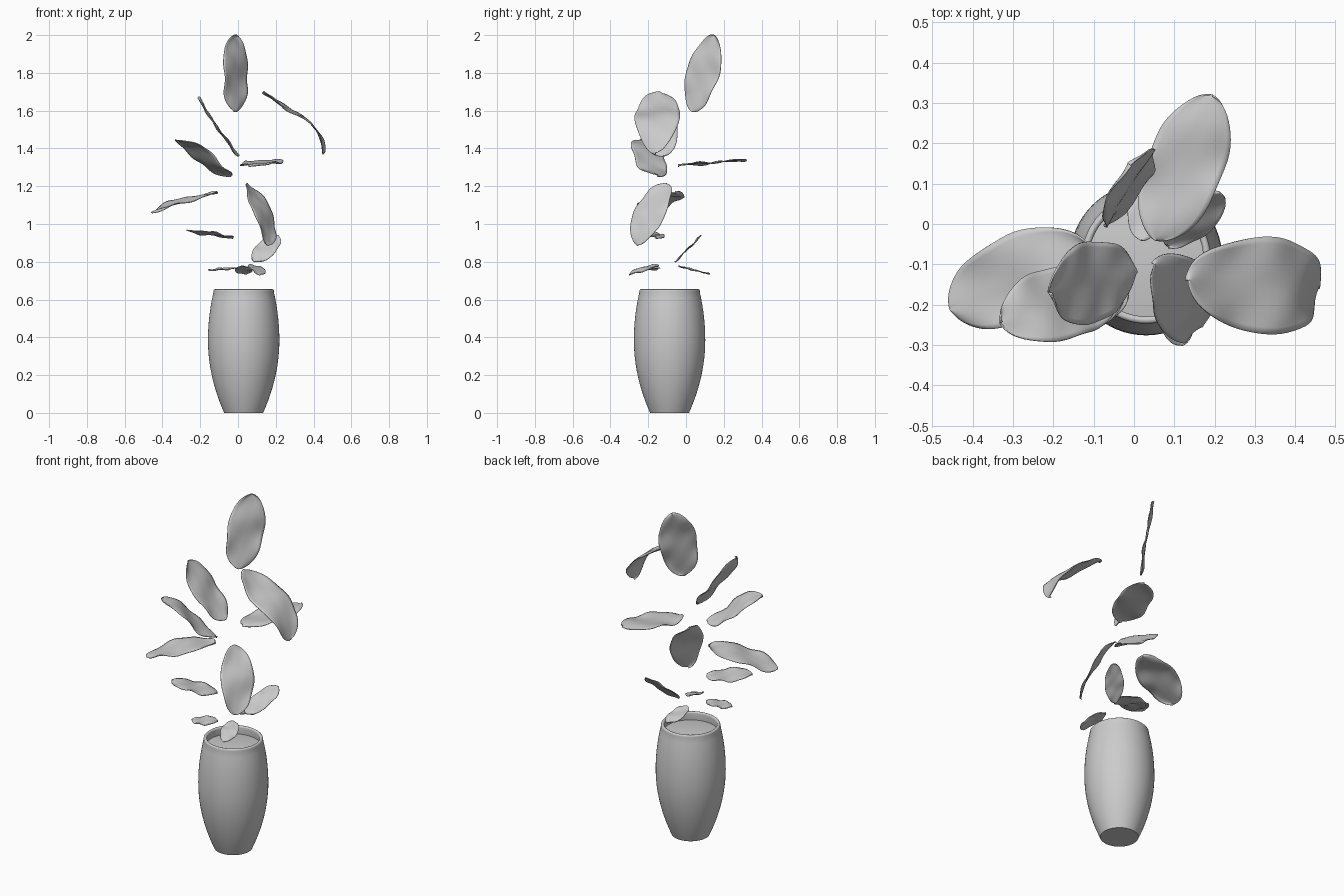
import bpy, bmesh, math
from mathutils import Vector

if "Cube" in bpy.data.objects:
    bpy.data.objects.remove(bpy.data.objects["Cube"])

CX, CY = 0.03, -0.087   # vase axis


def finish(bm, name, angle):
    bmesh.ops.recalc_face_normals(bm, faces=bm.faces)
    me = bpy.data.meshes.new(name)
    bm.to_mesh(me)
    bm.free()
    ob = bpy.data.objects.new(name, me)
    bpy.context.collection.objects.link(ob)
    bpy.ops.object.select_all(action='DESELECT')
    ob.select_set(True)
    bpy.context.view_layer.objects.active = ob
    bpy.ops.object.shade_smooth_by_angle(angle=math.radians(angle))
    return ob


def lathe(name, profile, steps=64):
    bm = bmesh.new()
    vs = [bm.verts.new((CX + r, CY, z)) for r, z in profile]
    es = [bm.edges.new(p) for p in zip(vs, vs[1:])]
    bmesh.ops.spin(bm, geom=vs + es, cent=(CX, CY, 0), axis=(0, 0, 1),
                   angle=2 * math.pi, steps=steps, use_duplicate=False)
    bmesh.ops.remove_doubles(bm, verts=bm.verts, dist=1e-5)
    return finish(bm, name, 40)


def leaf(name, base, tip, width, roll=0, bend=0.0, s=0.0, seed=0):
    """Rounded blade from base to tip, rolled about its axis, arched and rippled."""
    a, b = Vector(base), Vector(tip)
    axis = b - a
    d = axis.normalized()
    side = Vector((0, 0, 1)).cross(d).normalized()
    up = d.cross(side)
    r = math.radians(roll)
    w = side * math.cos(r) + up * math.sin(r)
    n = d.cross(w)
    ripple = 0.033 * width
    bm = bmesh.new()
    NU, NV = 32, 14
    rows = []
    for i in range(NU + 1):
        t = -math.cos(math.pi * i / NU)          # -1 base, 1 tip
        edge = 1 + 0.03 * math.sin(6 * t + seed)
        half = width / 2 * max(1 - abs(t) ** 2.2, 0.0) ** 0.55 * edge
        row = []
        for j in range(NV + 1):
            v = -1 + 2 * j / NV
            h = bend * (1 - t * t) + s * math.sin(math.pi * t)
            h += ripple * math.sin(5 * t + 2.2 * v + seed) * (0.4 + 0.6 * abs(v))
            h += ripple * 0.5 * math.sin(9 * t - 2 * v + 2 * seed) * v
            row.append(bm.verts.new((a + b) / 2 + axis * t / 2 + w * half * v + n * h))
        rows.append(row)
    for r0, r1 in zip(rows, rows[1:]):
        for j in range(NV):
            bm.faces.new((r0[j], r0[j + 1], r1[j + 1], r1[j]))
    bmesh.ops.remove_doubles(bm, verts=bm.verts, dist=1e-5)
    ob = finish(bm, name, 60)
    m = ob.modifiers.new("thickness", 'SOLIDIFY')
    m.thickness = 0.004
    m.offset = 0


def wall(z):
    """Barrel radius, widest a little above mid height."""
    dz = z - 0.385
    return 0.189 - (0.58 if dz < 0 else 0.45) * dz * dz


# Vase: flat base, barrel wall, rounded lip, short inner wall
outer = [(wall(0.64 * i / 20), 0.64 * i / 20) for i in range(21)]
lip = [(0.151 + 0.009 * math.cos(k * math.pi / 6), 0.646 + 0.009 * math.sin(k * math.pi / 6))
       for k in range(7)]
lathe("vase", [(0, 0)] + outer + lip + [(0.150, 0.59)])
# Soil: gently domed disc
lathe("soil", [(0, 0.618), (0.08, 0.615), (0.148, 0.605)])

# Leaves: base, tip, width, roll, bend, s-curve
leaf("top_leaf", (-0.02, 0.035, 1.595), (-0.012, 0.148, 2.0), 0.21, 56, 0.005)
leaf("upper_right_leaf", (0.135, -0.14, 1.70), (0.456, -0.16, 1.375), 0.235, 0, 0.05, 0.02, seed=1.3)
leaf("upper_left_leaf", (-0.21, -0.17, 1.67), (0.004, -0.12, 1.36), 0.20, 11, -0.008, seed=2.6)
leaf("left_leaf", (-0.33, -0.245, 1.445), (-0.035, -0.15, 1.255), 0.19, -12, 0.005, -0.014, seed=3.9)
leaf("back_right_leaf", (0.055, -0.04, 1.31), (0.195, 0.318, 1.34), 0.19, seed=5.2)
leaf("far_left_leaf", (-0.455, -0.21, 1.06), (-0.11, -0.055, 1.166), 0.215, 0, 0.014, seed=6.5)
leaf("front_right_leaf", (0.05, -0.10, 1.213), (0.165, -0.255, 0.888), 0.19, -21, 0.03, seed=7.8)
leaf("lower_right_leaf", (0.085, -0.055, 0.80), (0.212, 0.078, 0.938), 0.11, 29, seed=9.1)
leaf("lower_left_leaf", (-0.27, -0.235, 0.968), (-0.025, -0.16, 0.928), 0.155, -4, seed=10.4)
leaf("small_left_leaf", (-0.155, -0.21, 0.755), (-0.015, -0.17, 0.768), 0.10, 3, seed=11.7)
leaf("small_back_leaf", (0.02, -0.04, 0.777), (0.038, 0.125, 0.735), 0.09, seed=13)
leaf("small_front_leaf", (0.078, -0.145, 0.782), (0.12, -0.30, 0.732), 0.09, -9, 0.006, seed=14.3)
